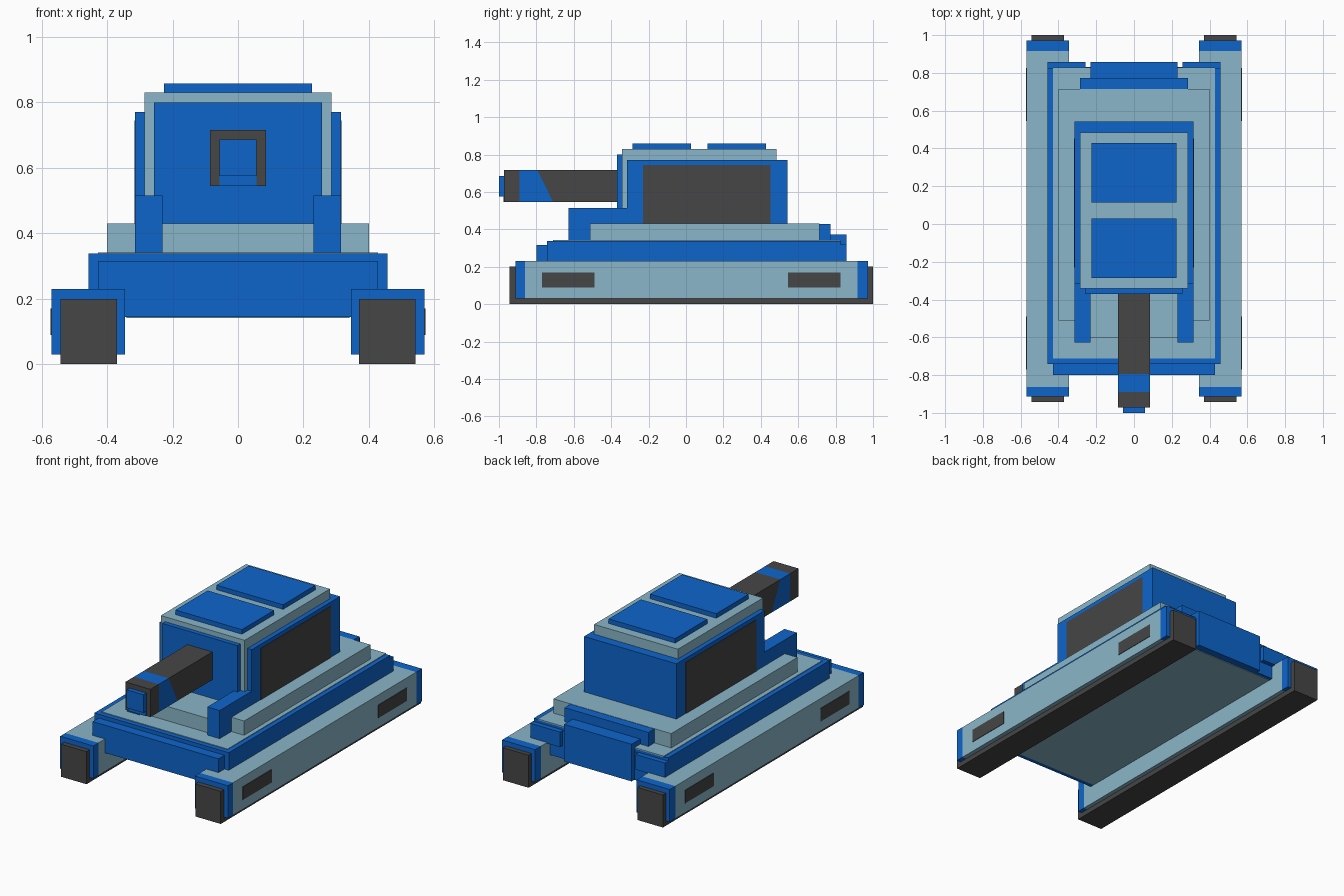
import bpy, bmesh
from mathutils import Vector

if "Cube" in bpy.data.objects:
    bpy.data.objects.remove(bpy.data.objects["Cube"])


def material(name, rgb):
    m = bpy.data.materials.new(name)
    m.diffuse_color = (*rgb, 1)
    m.use_nodes = True
    m.node_tree.nodes["Principled BSDF"].inputs["Base Color"].default_value = m.diffuse_color
    return m


BLUE = material("blue", (0.004, 0.13, 0.6))
LIGHT = material("light_blue", (0.254, 0.468, 0.578))
DARK = material("dark_grey", (0.061, 0.061, 0.061))


def box(name, x, y, z, mat):
    """Box from (min, max) ranges."""
    bm = bmesh.new()
    bmesh.ops.create_cube(bm, size=1)
    for v in bm.verts:
        v.co = [r[0] if c < 0 else r[1] for r, c in zip((x, y, z), v.co)]
    me = bpy.data.meshes.new(name)
    bm.to_mesh(me)
    bm.free()
    ob = bpy.data.objects.new(name, me)
    bpy.context.collection.objects.link(ob)
    me.materials.append(mat)
    return ob


def wide(name, half, y, z, mat):
    """Box centred on x = 0."""
    return box(name, (-half, half), y, z, mat)


def pair(name, x, y, z, mat):
    """The same box on both sides."""
    box("right_" + name, x, y, z, mat)
    box("left_" + name, (-x[1], -x[0]), y, z, mat)


# tracks, fenders and their end caps
pair("track", (0.37, 0.543), (-0.943, 1.0), (0, 0.2), DARK)
pair("fender", (0.345, 0.57), (-0.862, 0.917), (0.03, 0.23), LIGHT)
pair("fender_front_cap", (0.345, 0.57), (-0.912, -0.862), (0.03, 0.23), BLUE)
pair("fender_rear_cap", (0.345, 0.57), (0.917, 0.972), (0.03, 0.23), BLUE)
for end, y in (("front", (-0.77, -0.49)), ("rear", (0.545, 0.825))):
    pair(end + "_track_slot", (0.569, 0.573), y, (0.09, 0.17), DARK)

# hull
wide("lower_hull", 0.428, (-0.8, 0.83), (0.145, 0.315), BLUE)
wide("hull_underside", 0.34, (-0.77, 0.81), (0.141, 0.146), LIGHT)
wide("upper_hull", 0.457, (-0.742, 0.825), (0.225, 0.338), BLUE)
wide("deck_plate", 0.428, (-0.712, 0.828), (0.335, 0.342), LIGHT)
pair("rear_hull_block", (0.257, 0.457), (0.82, 0.857), (0.225, 0.318), BLUE)
wide("rear_box", 0.23, (0.77, 0.857), (0.145, 0.373), BLUE)
wide("rear_step", 0.285, (0.715, 0.772), (0.34, 0.428), BLUE)

# raised deck
wide("raised_deck", 0.4, (-0.512, 0.715), (0.34, 0.43), LIGHT)
wide("raised_deck_nose", 0.23, (-0.6, -0.512), (0.34, 0.43), LIGHT)

# turret
wide("turret_shell", 0.314, (-0.315, 0.542), (0.43, 0.77), BLUE)
wide("turret_core", 0.285, (-0.342, 0.485), (0.43, 0.83), LIGHT)
wide("turret_front_plate", 0.256, (-0.37, -0.34), (0.43, 0.8), BLUE)
pair("turret_arm", (0.23, 0.314), (-0.627, -0.315), (0.34, 0.515), BLUE)
pair("turret_side_panel", (0.312, 0.317), (-0.23, 0.452), (0.43, 0.745), DARK)
wide("front_hatch", 0.226, (-0.285, 0.028), (0.83, 0.858), BLUE)
wide("rear_hatch", 0.226, (0.115, 0.428), (0.83, 0.858), BLUE)

# gun barrel with a slanted blue band
barrel = wide("gun_barrel", 0.085, (-0.972, -0.36), (0.545, 0.716), DARK)
barrel.data.materials.append(BLUE)
bm = bmesh.new()
bm.from_mesh(barrel.data)
slant_co, slant_no = Vector((0, -0.795, 0.716)), Vector((0, 0.171, 0.085))
for co, no in ((Vector((0, -0.89, 0)), Vector((0, 1, 0))), (slant_co, slant_no)):
    bmesh.ops.bisect_plane(bm, geom=bm.verts[:] + bm.edges[:] + bm.faces[:],
                           plane_co=co, plane_no=no)
for f in bm.faces:
    c = f.calc_center_median()
    f.material_index = int(c.y > -0.89 and (c - slant_co).dot(slant_no) < 0)
bm.to_mesh(barrel.data)
bm.free()
wide("muzzle", 0.057, (-1.0, -0.97), (0.575, 0.686), BLUE)
wide("muzzle_lower_plate", 0.057, (-0.976, -0.97), (0.545, 0.576), BLUE)
